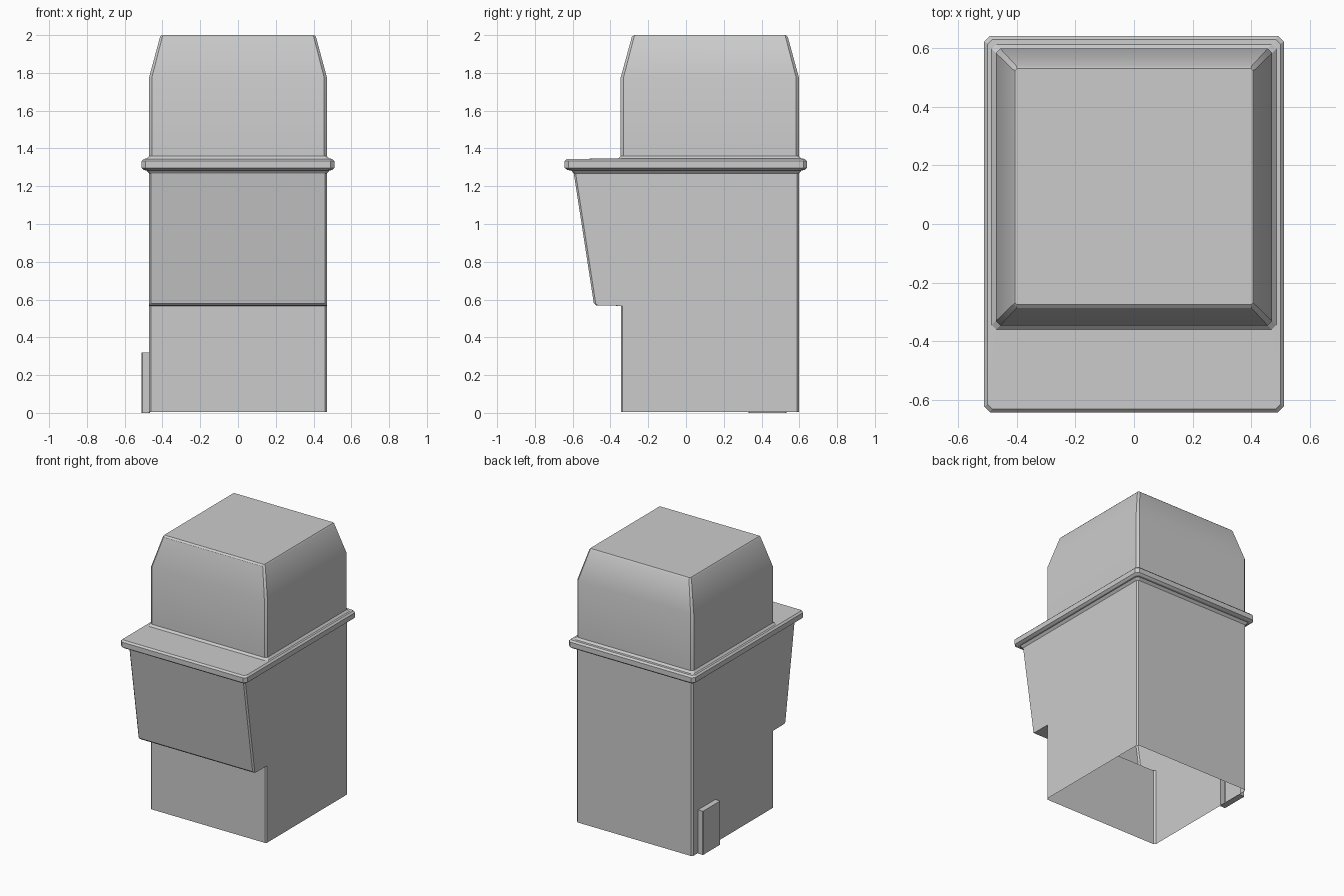
import bpy, bmesh, math

if "Cube" in bpy.data.objects:
    bpy.data.objects.remove(bpy.data.objects["Cube"])


def ring(bm, z, hx, y0, y1, c):
    """Rectangle with chamfered corners at height z."""
    pts = [(-hx + c, y0), (hx - c, y0), (hx, y0 + c), (hx, y1 - c),
           (hx - c, y1), (-hx + c, y1), (-hx, y1 - c), (-hx, y0 + c)]
    return [bm.verts.new((x, y, z)) for x, y in pts]


def loft(name, levels):
    """Closed skin through a stack of chamfered rectangles."""
    bm = bmesh.new()
    rings = [ring(bm, *lv) for lv in levels]
    for a, b in zip(rings, rings[1:]):
        for i in range(8):
            j = (i + 1) % 8
            bm.faces.new((a[i], a[j], b[j], b[i]))
    bm.faces.new(rings[0][::-1])
    bm.faces.new(rings[-1])
    bmesh.ops.recalc_face_normals(bm, faces=bm.faces)
    me = bpy.data.meshes.new(name)
    bm.to_mesh(me)
    bm.free()
    ob = bpy.data.objects.new(name, me)
    bpy.context.collection.objects.link(ob)
    return ob


FLOOR = 0.004
housing = loft("housing", [
    # lower column
    (FLOOR, 0.47, -0.345, 0.597, 0.01),
    (0.567, 0.47, -0.345, 0.597, 0.01),
    # front overhang, sloping outwards
    (0.568, 0.47, -0.475, 0.597, 0.01),
    (0.58, 0.47, -0.488, 0.597, 0.01),
    (1.268, 0.47, -0.594, 0.597, 0.01),
    # rim
    (1.284, 0.485, -0.609, 0.612, 0.015),
    (1.285, 0.497, -0.627, 0.627, 0.015),
    (1.297, 0.511, -0.642, 0.641, 0.02),
    (1.333, 0.511, -0.642, 0.641, 0.02),
    (1.345, 0.499, -0.63, 0.629, 0.015),
    # upper block with tapered top
    (1.346, 0.485, -0.36, 0.612, 0.015),
    (1.36, 0.471, -0.346, 0.598, 0.015),
    (1.775, 0.471, -0.346, 0.598, 0.015),
    (1.99, 0.413, -0.287, 0.539, 0.012),
    (2.0, 0.405, -0.275, 0.53, 0.006),
])

# small hollow box low on the left side
side_box = loft("side_box", [(0.0, 0.022, -0.1, 0.1, 0.004),
                             (0.32, 0.022, -0.1, 0.1, 0.004)])
side_box.location = (-0.488, 0.432, 0)
side_box.hide_render = True
bpy.context.view_layer.update()

mod = housing.modifiers.new("join_box", 'BOOLEAN')
mod.operation = 'UNION'
mod.solver = 'EXACT'
mod.object = side_box
bpy.context.view_layer.objects.active = housing
housing.select_set(True)
bpy.ops.object.modifier_apply(modifier=mod.name)
bpy.data.objects.remove(side_box)

# open underside
bm = bmesh.new()
bm.from_mesh(housing.data)
bm.normal_update()
under = [f for f in bm.faces
         if f.normal.z < -0.9 and abs(f.calc_center_median().z - FLOOR) < 0.002]
bmesh.ops.delete(bm, geom=under, context='FACES')
bm.to_mesh(housing.data)
bm.free()
bpy.ops.object.shade_smooth_by_angle(angle=math.radians(30))
